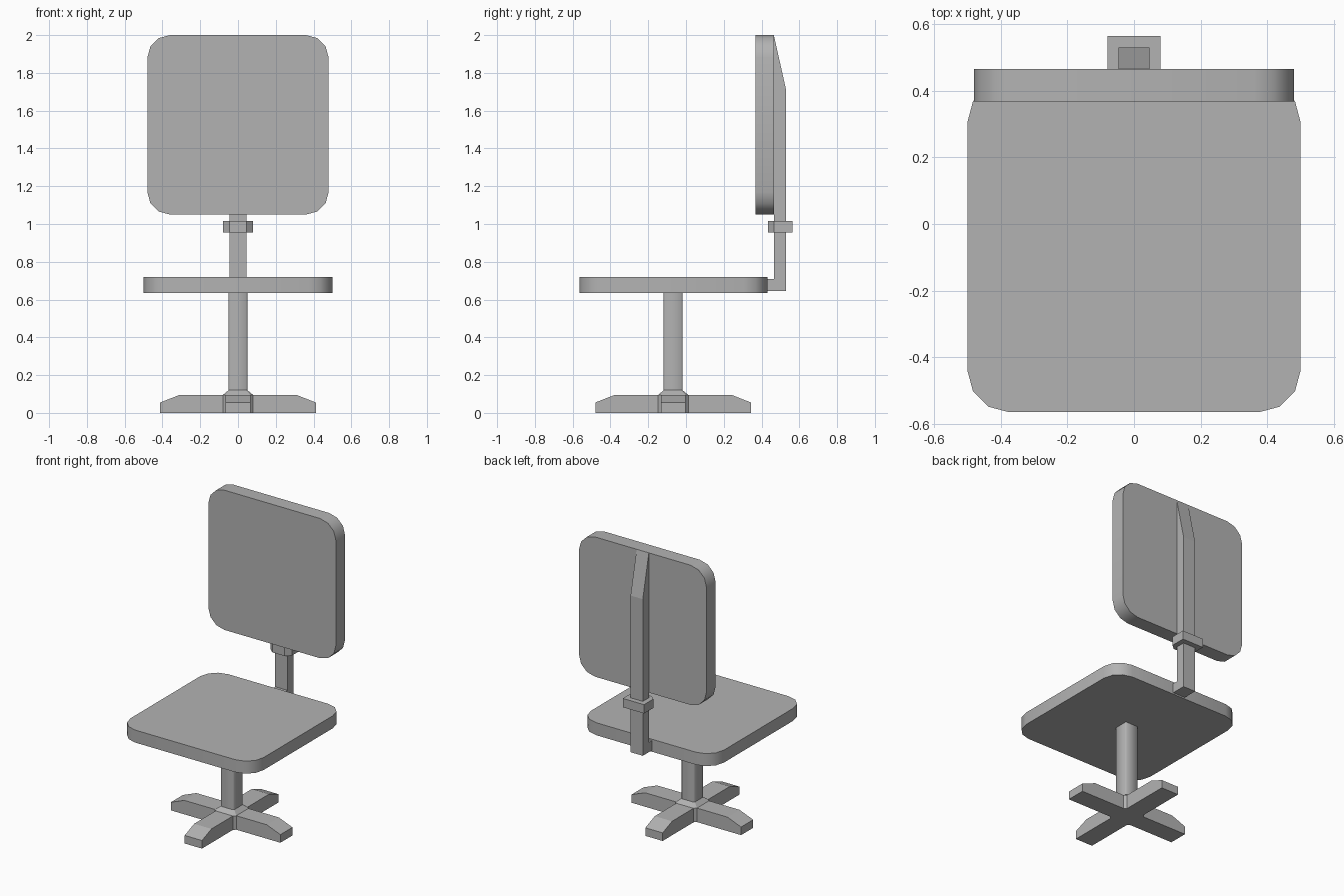
import bpy, bmesh, math
from mathutils import Vector

old = bpy.data.objects.get("Cube")
if old:
    bpy.data.objects.remove(old, do_unlink=True)

grey = bpy.data.materials.new("plain grey")
grey.use_nodes = True
colour = (0.45, 0.45, 0.45, 1)
grey.diffuse_color = colour
grey.node_tree.nodes["Principled BSDF"].inputs["Base Color"].default_value = colour

BASE_Y = -0.068


def finish(name, bm, smooth=None):
    """Turn a bmesh into a named grey object."""
    bmesh.ops.recalc_face_normals(bm, faces=bm.faces)
    mesh = bpy.data.meshes.new(name)
    bm.to_mesh(mesh)
    bm.free()
    mesh.materials.append(grey)
    obj = bpy.data.objects.new(name, mesh)
    bpy.context.collection.objects.link(obj)
    if smooth:
        bpy.ops.object.select_all(action='DESELECT')
        obj.select_set(True)
        bpy.context.view_layer.objects.active = obj
        bpy.ops.object.shade_smooth_by_angle(angle=math.radians(smooth))
    return obj


def loft(name, rings, smooth=None):
    """Join matching rings of points into a closed solid."""
    bm = bmesh.new()
    loops = [[bm.verts.new(p) for p in ring] for ring in rings]
    for a, b in zip(loops, loops[1:]):
        for i in range(len(a)):
            j = (i + 1) % len(a)
            bm.faces.new((a[i], a[j], b[j], b[i]))
    bm.faces.new(loops[0])
    bm.faces.new(loops[-1])
    return finish(name, bm, smooth)


def rounded(half_u, half_v, radius, steps):
    """Outline of a rectangle with rounded corners."""
    points = []
    for corner, (su, sv) in enumerate([(1, 1), (-1, 1), (-1, -1), (1, -1)]):
        for k in range(steps + 1):
            a = math.pi / 2 * (corner + k / steps)
            points.append((su * (half_u - radius) + radius * math.cos(a),
                           sv * (half_v - radius) + radius * math.sin(a)))
    return points


# Seat and backrest: cushions with rounded corners
outline = rounded(0.5, 0.498, 0.125, 3)
loft("seat", [[(u, v - 0.067, z) for u, v in outline] for z in (0.635, 0.72)], 40)
outline = rounded(0.48, 0.475, 0.12, 3)
loft("backrest", [[(u, y, v + 1.525) for u, v in outline] for y in (0.367, 0.465)], 40)

# Upright bar: side profile hooked under the seat and tapered at the top
side = [(0.42, 0.645), (0.53, 0.645), (0.53, 1.71),
        (0.465, 2.0), (0.465, 0.71), (0.42, 0.71)]
loft("back_support_bar", [[(x, y, z) for y, z in side] for x in (-0.046, 0.046)])

# Collar around the bar, chamfered toward the front
plan = [(-0.08, 0.565), (-0.08, 0.465), (-0.046, 0.435),
        (0.046, 0.435), (0.08, 0.465), (0.08, 0.565)]
loft("bar_collar", [[(x, y, z) for x, y in plan] for z in (0.955, 1.015)])

# Column with softened corners
outline = rounded(0.05, 0.05, 0.007, 1)
loft("column", [[(u, v + BASE_Y, z) for u, v in outline] for z in (0.09, 0.635)], 50)

# Hub: chamfered block rising to the column
rings = []
for half, cut, z in ((0.08, 0.015, 0), (0.08, 0.015, 0.095), (0.05, 0.007, 0.12)):
    rings.append([(u, v + BASE_Y, z) for u, v in rounded(half, half, cut, 1)])
loft("base_hub", rings)

# Four base legs, sloping down at the tips
leg = [(0.03, 0), (0.412, 0), (0.412, 0.055), (0.31, 0.095), (0.03, 0.095)]
for i, name in enumerate(("left", "back", "right", "front")):
    a = i * math.pi / 2
    out = Vector((math.cos(a), math.sin(a), 0))
    across = Vector((-math.sin(a), math.cos(a), 0))
    centre = Vector((0, BASE_Y, 0))
    loft("base_leg_" + name,
         [[centre + out * r + across * w + Vector((0, 0, z)) for r, z in leg]
          for w in (-0.065, 0.065)])
